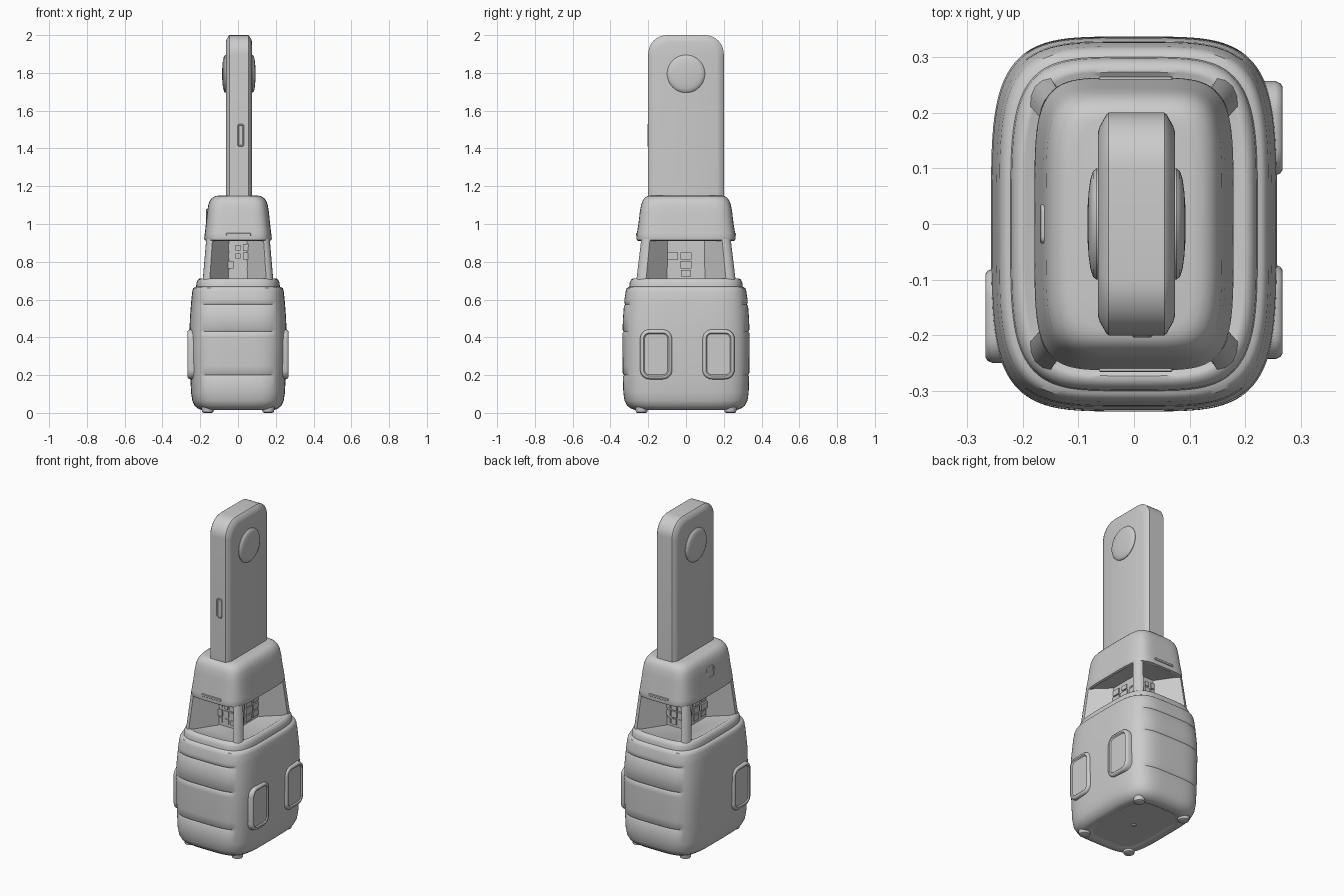
import bpy, bmesh, math, random
from math import sin, cos, pi, copysign

if "Cube" in bpy.data.objects:
    bpy.data.objects.remove(bpy.data.objects["Cube"])

random.seed(4)


def loft(name, rings, angle=35):
    """Skin a list of equal-length point rings and cap both ends."""
    bm = bmesh.new()
    vs = [[bm.verts.new(p) for p in r] for r in rings]
    n = len(rings[0])
    for a, b in zip(vs, vs[1:]):
        for i in range(n):
            j = (i + 1) % n
            bm.faces.new((a[i], a[j], b[j], b[i]))
    bm.faces.new(vs[0][::-1])
    bm.faces.new(vs[-1])
    bmesh.ops.recalc_face_normals(bm, faces=bm.faces)
    me = bpy.data.meshes.new(name)
    bm.to_mesh(me)
    bm.free()
    ob = bpy.data.objects.new(name, me)
    bpy.context.collection.objects.link(ob)
    bpy.ops.object.select_all(action='DESELECT')
    ob.select_set(True)
    bpy.context.view_layer.objects.active = ob
    bpy.ops.object.shade_smooth_by_angle(angle=math.radians(angle))
    return ob


def section(z, a, b, n=4.2, count=112):
    """Soft rounded-rectangle cross-section."""
    pts = []
    for i in range(count):
        t = 2 * pi * (i + 0.5) / count
        c, s = cos(t), sin(t)
        pts.append((a * copysign(abs(c) ** (2 / n), c), b * copysign(abs(s) ** (2 / n), s), z))
    return pts


def rounded(hw, hh, r, seg=6):
    """Rounded rectangle outline in 2D."""
    r = max(r, 0.002)
    return [(sx * (hw - r) + r * cos(t0 + k * pi / 2 / seg), sy * (hh - r) + r * sin(t0 + k * pi / 2 / seg))
            for sx, sy, t0 in ((1, 1, 0), (-1, 1, pi / 2), (-1, -1, pi), (1, -1, 1.5 * pi))
            for k in range(seg + 1)]


def plate(name, axis, centre, hw, hh, r, steps):
    """Rounded plate stacked along x or y; steps are (position, inset)."""
    rings = []
    for d, ins in steps:
        o = rounded(hw - ins, hh - ins, r - ins)
        u, z = centre
        rings.append([(d, u + p, z + q) if axis == 'x' else (u + p, d, z + q) for p, q in o])
    return loft(name, rings)


def disc(name, x, y, steps):
    """Round foot or screw; steps are (z, radius)."""
    return loft(name, [[(x + r * cos(t * pi / 12), y + r * sin(t * pi / 12), z) for t in range(24)]
                       for z, r in steps])


def box(name, c, h):
    x, y, z = c
    return loft(name, [[(x + i * h[0], y + j * h[1], z + k * h[2])
                        for i, j in ((-1, -1), (1, -1), (1, 1), (-1, 1))] for k in (-1, 1)])


# main body with shallow horizontal grooves on front and back
profile = [(0.022, 0.15, 0.225), (0.022, 0.16, 0.235), (0.016, 0.17, 0.245), (0.016, 0.195, 0.272),
           (0.022, 0.21, 0.29), (0.038, 0.23, 0.312), (0.065, 0.242, 0.326), (0.11, 0.249, 0.332),
           (0.25, 0.254, 0.336), (0.4, 0.257, 0.337), (0.5, 0.255, 0.334), (0.6, 0.247, 0.326),
           (0.645, 0.242, 0.319), (0.66, 0.237, 0.314), (0.666, 0.23, 0.306), (0.668, 0.222, 0.3),
           (0.69, 0.22, 0.298), (0.705, 0.213, 0.291), (0.712, 0.203, 0.281), (0.712, 0.196, 0.273),
           (0.707, 0.188, 0.266)]


def size_at(z):
    for (z0, a0, b0), (z1, a1, b1) in zip(profile[4:], profile[5:]):
        if z0 <= z <= z1:
            f = (z - z0) / (z1 - z0)
            return z, a0 + f * (a1 - a0), b0 + f * (b1 - b0)


grooves = (0.2, 0.43, 0.575)
mid = [size_at(g + d) for g in grooves for d in (-0.009, 0, 0.009)]
lower, upper = profile[:4], profile[13:]
rings = [section(*p) for p in lower]
for p in sorted(profile[4:13] + mid):
    ring = section(*p)
    if p[0] in grooves:
        ring = [(x, y * 0.982 if abs(x) < 0.19 and abs(y) > 0.25 else y, z) for x, y, z in ring]
    rings.append(ring)
loft("body", rings + [section(*p) for p in upper])

# feet and base screw
for sx in (-1, 1):
    for sy in (-1, 1):
        disc("foot", sx * 0.16, sy * 0.235, [(0, 0.022), (0.004, 0.03), (0.04, 0.036)])
disc("base_screw", 0, 0, [(0.014, 0.008), (0.016, 0.012), (0.03, 0.014)])

# raised side pads with a recessed middle: two on the right, one on the left
for sx, y, hw in ((1, -0.158, 0.085), (1, 0.172, 0.085), (-1, -0.165, 0.085)):
    plate("side_pad", 'x', (y, 0.31), hw, 0.132, 0.05,
          [(sx * d, i) for d, i in ((0.2, 0), (0.254, 0), (0.263, 0.004), (0.267, 0.01),
                                   (0.267, 0.018), (0.261, 0.024))])

# corner posts with webs running in to the lamp core
plan = [(0.06, 0.095), (0.187, 0.212), (0.186, 0.23), (0.178, 0.248), (0.165, 0.259), (0.15, 0.263), (0.05, 0.115)]
for sx in (-1, 1):
    for sy in (-1, 1):
        loft("window_post", [[(sx * x * k, sy * y * k, z) for x, y in plan]
                             for z, k in ((0.7, 1.0), (0.92, 0.9))])

# lamp core with irregular small blocks
box("lamp_core", (0, 0, 0.81), (0.066, 0.108, 0.105))
for side in (-1, 1):
    for row in range(4):
        z = 0.74 + row * 0.045
        for col in range(3):
            h = random.uniform(0.012, 0.02)
            d = random.uniform(0.004, 0.011)
            box("lamp_block", ((col - 1) * 0.042, side * 0.108, z), (h * 0.9, d, h))
            box("lamp_block", (side * 0.066, (col - 1) * 0.07, z), (d, h * 1.5, h))

# cap above the window
loft("cap", [section(*p, n=5) for p in (
    (0.915, 0.15, 0.23), (0.91, 0.166, 0.25), (0.914, 0.176, 0.26), (0.925, 0.179, 0.263), (0.95, 0.176, 0.26),
    (1.0, 0.17, 0.252), (1.06, 0.164, 0.245), (1.1, 0.158, 0.238), (1.122, 0.15, 0.23),
    (1.138, 0.138, 0.219), (1.147, 0.122, 0.206), (1.15, 0.105, 0.19))])

# cap trim: front and back bars, square on the left
for sy in (-1, 1):
    plate("cap_bar", 'y', (0.003, 0.945), 0.066, 0.007, 0.006,
          [(sy * 0.24, 0), (sy * 0.264, 0), (sy * 0.266, 0.002)])
plate("cap_square", 'x', (0, 1.045), 0.035, 0.035, 0.012,
      [(-0.15, 0), (-0.167, 0), (-0.169, 0.003), (-0.169, 0.007), (-0.166, 0.009)])

# tall handle with chamfered edges and rounded top corners
CX = 0.0045


def handle_outline(ins):
    hy, top, r = 0.2 - ins, 2.0 - ins, 0.1 - ins * 0.4
    arc = [(hy - r + r * cos(k * pi / 16), top - r + r * sin(k * pi / 16)) for k in range(9)]
    return [(-hy, 1.12), (hy, 1.12)] + arc + [(-y, z) for y, z in arc[::-1]]


loft("handle", [[(CX + x, y, z) for y, z in handle_outline(i)] for x, i in (
    (-0.069, 0.034), (-0.066, 0.024), (-0.054, 0.003), (-0.05, 0), (0.05, 0), (0.054, 0.003),
    (0.066, 0.024), (0.069, 0.034))], 25)

# domed round button on both handle faces
for s in (-1, 1):
    loft("round_button", [[(CX + s * d, r * cos(t * pi / 24), 1.795 + r * sin(t * pi / 24)) for t in range(48)]
                          for d, r in ((0.05, 0.1), (0.072, 0.1), (0.078, 0.095), (0.083, 0.08),
                                       (0.086, 0.058), (0.088, 0.03))])

# small switch on the handle front
plate("handle_switch", 'y', (0.015, 1.47), 0.018, 0.06, 0.012,
      [(-0.18, 0), (-0.201, 0), (-0.204, 0.003), (-0.204, 0.006), (-0.202, 0.008)])
